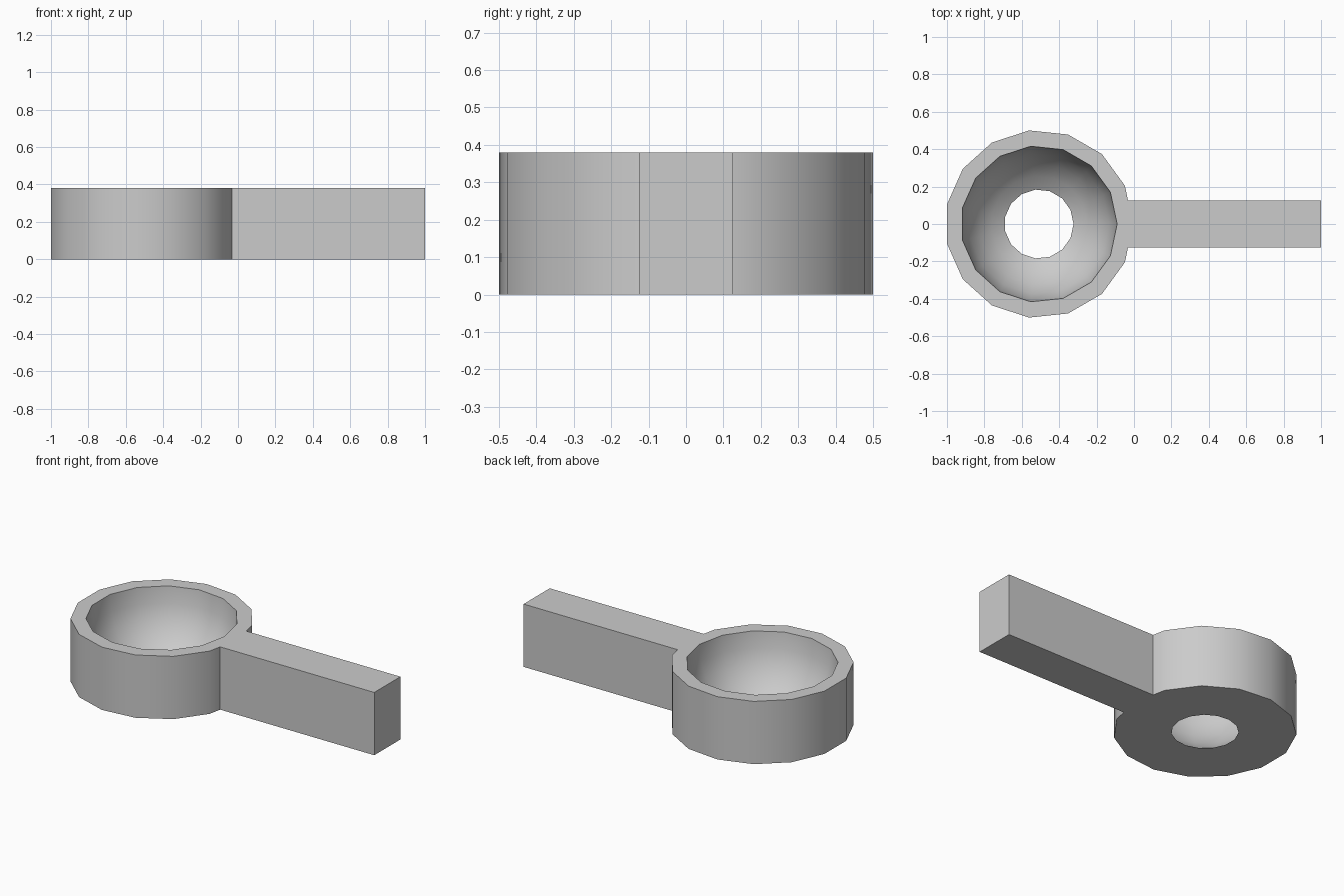
import bpy, bmesh
from math import sin, cos, radians, sqrt

cube = bpy.data.objects.get("Cube")
if cube:
    bpy.data.objects.remove(cube, do_unlink=True)

SIDES = 15
CENTRE_X = -0.508
HEIGHT = 0.38
OUTER_R = 0.503
BOWL_R, BOWL_Z = 0.418, 0.375
HOLE_R = sqrt(BOWL_R ** 2 - BOWL_Z ** 2)
HALF_W = 0.125
JOIN_X = -0.032


def ring(radius):
    step = radians(360 / SIDES)
    return [(CENTRE_X + radius * cos(i * step), radius * sin(i * step)) for i in range(SIDES)]


def add_loop(bm, points, z):
    return [bm.verts.new((x, y, z)) for x, y in points]


def pairs(loop):
    return list(zip(loop, loop[1:] + loop[:1]))


def bridge(bm, low, high):
    for (a, b), (c, d) in zip(pairs(low), pairs(high)):
        bm.faces.new((a, b, d, c))


def cap(bm, outer, inner, direction):
    edges = [bm.edges.get(p) for p in pairs(outer) + pairs(inner)]
    bmesh.ops.triangle_fill(bm, edges=edges, use_beauty=True, normal=(0, 0, direction))


bm = bmesh.new()

# Outline: round body whose foremost corner is replaced by the handle
outline = [(JOIN_X, -HALF_W), (1, -HALF_W), (1, HALF_W), (JOIN_X, HALF_W)] + ring(OUTER_R)[1:]
base = add_loop(bm, outline, 0)
top = add_loop(bm, outline, HEIGHT)
bridge(bm, base, top)

# Spherical bowl, open through the base
lats = (0, 13, 26, 39, 52)
levels = [(BOWL_R, HEIGHT)]
levels += [(BOWL_R * cos(radians(a)), BOWL_Z - BOWL_R * sin(radians(a))) for a in lats[1:]]
levels.append((HOLE_R, 0))
bowl = [add_loop(bm, ring(r), z) for r, z in levels]
for upper, lower in zip(bowl, bowl[1:]):
    bridge(bm, upper, lower)

# Flat rim with handle top, and underside
cap(bm, top, bowl[0], 1)
cap(bm, base, bowl[-1], -1)
bmesh.ops.recalc_face_normals(bm, faces=bm.faces[:])

mesh = bpy.data.meshes.new("bowl_with_handle")
bm.to_mesh(mesh)
bm.free()
body = bpy.data.objects.new("bowl_with_handle", mesh)
bpy.context.collection.objects.link(body)

# Plain grey material
grey = bpy.data.materials.new("plain_grey")
grey.use_nodes = True
colour = (0.6, 0.6, 0.6, 1)
grey.diffuse_color = colour
grey.node_tree.nodes["Principled BSDF"].inputs["Base Color"].default_value = colour
mesh.materials.append(grey)

bpy.ops.object.select_all(action="DESELECT")
body.select_set(True)
bpy.context.view_layer.objects.active = body
bpy.ops.object.shade_smooth_by_angle(angle=radians(30))
